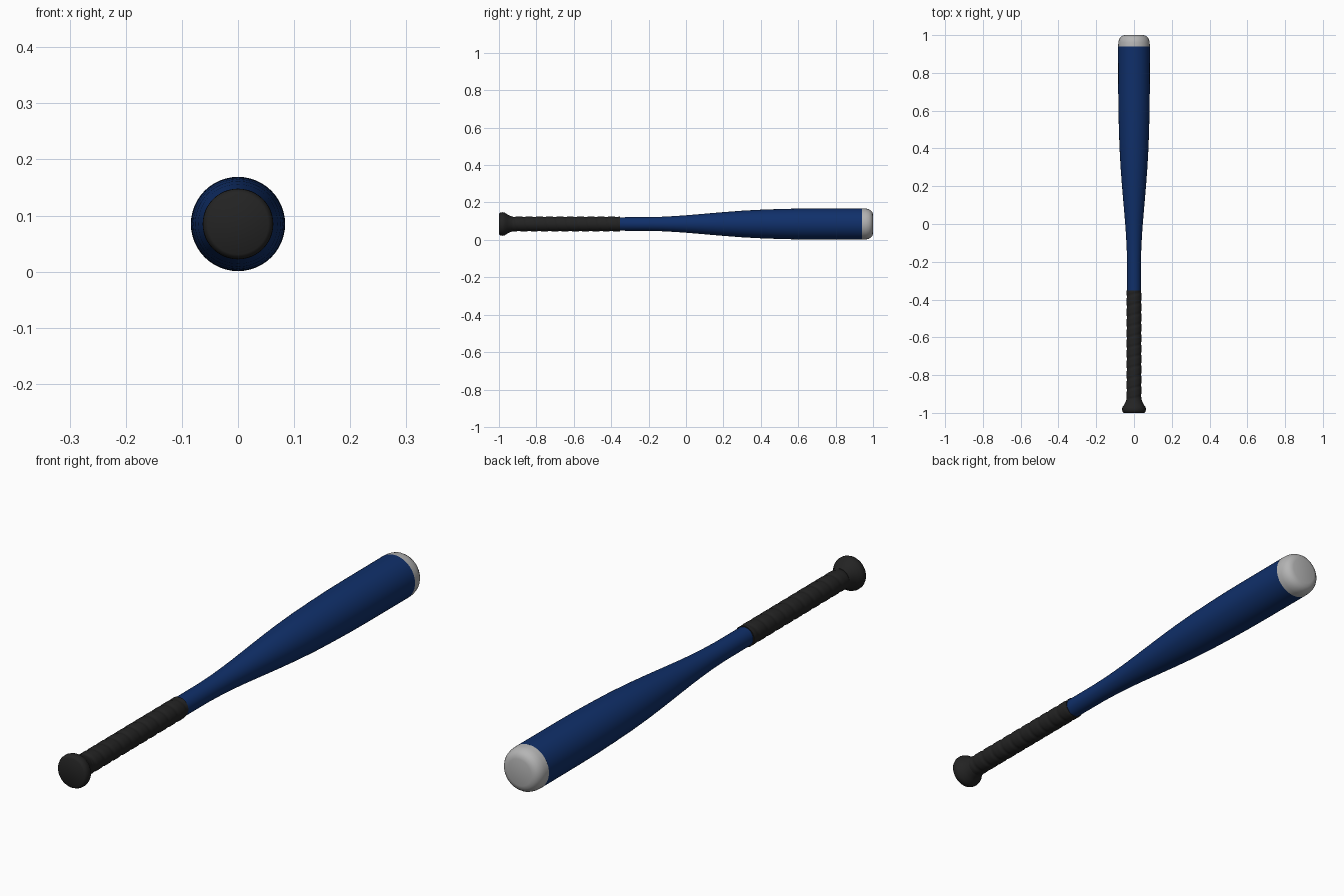
import bpy, bmesh, math

if "Cube" in bpy.data.objects:
    bpy.data.objects.remove(bpy.data.objects["Cube"])

AXIS_Z = 0.085   # height of the bat's centre line
SIDES = 48


def material(name, rgb):
    m = bpy.data.materials.new(name)
    m.diffuse_color = (*rgb, 1)
    m.use_nodes = True
    m.node_tree.nodes["Principled BSDF"].inputs["Base Color"].default_value = m.diffuse_color
    return m


black = material("black grip", (0.017, 0.017, 0.017))
blue = material("navy blue", (0.005, 0.029, 0.145))
silver = material("light grey", (0.46, 0.46, 0.46))


def lathe(name, profile, mat, wobble=None):
    """Spin (y, radius) points about the y axis, closing both ends."""
    bm = bmesh.new()
    rings = []
    for y, r in profile:
        ring = []
        for i in range(SIDES):
            a = 2 * math.pi * i / SIDES
            rr = r + (wobble(y, a) if wobble else 0)
            ring.append(bm.verts.new((rr * math.cos(a), y, AXIS_Z + rr * math.sin(a))))
        rings.append(ring)
    for p, q in zip(rings, rings[1:]):
        for i in range(SIDES):
            j = (i + 1) % SIDES
            bm.faces.new((p[i], p[j], q[j], q[i]))
    bm.faces.new(rings[0])
    bm.faces.new(rings[-1])
    bmesh.ops.recalc_face_normals(bm, faces=bm.faces)
    me = bpy.data.meshes.new(name)
    bm.to_mesh(me)
    bm.free()
    me.materials.append(mat)
    ob = bpy.data.objects.new(name, me)
    bpy.context.collection.objects.link(ob)
    bpy.ops.object.select_all(action='DESELECT')
    ob.select_set(True)
    bpy.context.view_layer.objects.active = ob
    bpy.ops.object.shade_smooth_by_angle(angle=math.radians(40))
    return ob


# Blue barrel, tapering into the handle
lathe("barrel", [(-0.352, 0.036), (-0.2, 0.0365), (-0.12, 0.039), (-0.05, 0.043),
                 (0.0, 0.0465), (0.1, 0.055), (0.2, 0.0635), (0.3, 0.071),
                 (0.4, 0.0765), (0.5, 0.080), (0.6, 0.0825), (0.7, 0.0835),
                 (0.942, 0.084)], blue)

# Rounded end cap
lathe("end_cap", [(0.941, 0.084), (0.962, 0.083), (0.978, 0.079), (0.989, 0.072),
                  (0.996, 0.063), (1.0, 0.050)], silver)

# Flared knob
lathe("knob", [(-1.0, 0.054), (-0.996, 0.059), (-0.988, 0.0625), (-0.978, 0.063),
               (-0.968, 0.060), (-0.955, 0.051), (-0.942, 0.044), (-0.925, 0.039)], black)


# Taped grip: overlapping spiral wrap with a groove at each turn
def wrap(y, a):
    t = (y / 0.055 + a / (2 * math.pi)) % 1.0
    return -0.0028 * max(0.0, 1 - abs(t - 0.5) / 0.22)


STEPS = 110
lathe("grip_tape", [(-0.945 + 0.593 * i / STEPS, 0.0395) for i in range(STEPS + 1)],
      black, wrap)
